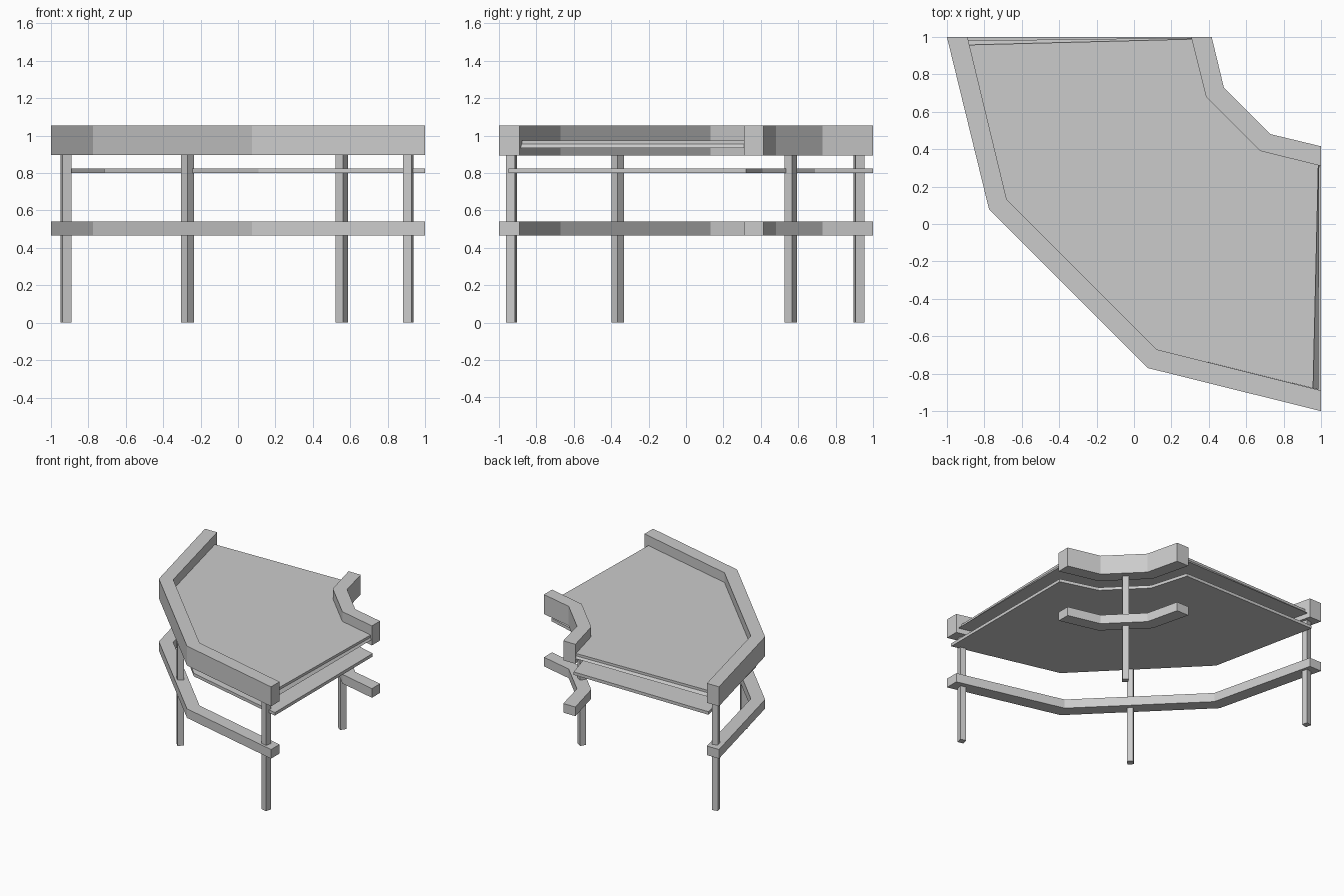
import bpy
import bmesh
from math import radians

cube = bpy.data.objects.get("Cube")
if cube:
    bpy.data.objects.remove(cube, do_unlink=True)

grey = bpy.data.materials.new("plain grey")
grey.use_nodes = True
grey.diffuse_color = (0.6, 0.6, 0.6, 1)
grey.node_tree.nodes["Principled BSDF"].inputs["Base Color"].default_value = (0.6, 0.6, 0.6, 1)


def loft(name, layers):
    """Join matching outlines, given as (points, height), into a closed solid."""
    bm = bmesh.new()
    rings = [[bm.verts.new((x, y, z)) for x, y in pts] for pts, z in layers]
    for low, high in zip(rings, rings[1:]):
        for i in range(len(low)):
            j = (i + 1) % len(low)
            bm.faces.new((low[i], low[j], high[j], high[i]))
    bm.faces.new(rings[0][::-1])
    bm.faces.new(rings[-1])
    bmesh.ops.recalc_face_normals(bm, faces=bm.faces)
    mesh = bpy.data.meshes.new(name)
    bm.to_mesh(mesh)
    bm.free()
    mesh.materials.append(grey)
    obj = bpy.data.objects.new(name, mesh)
    bpy.context.scene.collection.objects.link(obj)
    return obj


def prism(name, pts, bottom, top):
    return loft(name, [(pts, bottom), (pts, top)])


# Rails: two bent strips, each as an upper apron and a lower stretcher
front_outer = [(-1, 1), (-0.775, 0.08), (0.075, -0.77), (1, -1)]
front_inner = [(-0.89, 1), (-0.68, 0.13), (0.12, -0.67), (1, -0.89)]
back_outer = [(0.415, 1), (0.48, 0.73), (0.73, 0.48), (1, 0.415)]
back_inner = [(0.305, 1), (0.385, 0.68), (0.675, 0.39), (1, 0.31)]
for side, outer, inner in (("front", front_outer, front_inner),
                           ("back", back_outer, back_inner)):
    outline = outer + inner[::-1]
    prism(side + "_upper_rail", outline, 0.895, 1.055)
    prism(side + "_lower_rail", outline, 0.465, 0.54)

# Table top: thin sheet over a slightly wider lower lip
bends = front_inner[1:3]
corner = back_inner[2:0:-1]
sheet = [(-0.885, 0.957)] + bends + [(0.957, -0.878), (0.985, 0.315)] + corner + [(0.31, 0.988)]
lip = [(-0.885, 0.98)] + bends + [(0.985, -0.885), (0.99, 0.313)] + corner + [(0.307, 0.995)]
loft("table_top", [(lip, 0.935), (sheet, 0.955), (sheet, 0.975)])

# Shelf just beneath the top
shelf = [(-0.905, 1), (-0.715, 0.11), (0.11, -0.73), (1, -0.95),
         (1, 0.32), (0.69, 0.41), (0.41, 0.69), (0.32, 1)]
prism("shelf", shelf, 0.80, 0.825)

# Square legs, turned to follow the rails
half = 0.024
square = [(-half, -half), (half, -half), (half, half), (-half, half)]
for name, x, y, turn in (("right_back_leg", -0.92, 0.925, 13.6),
                         ("front_middle_leg", -0.27, -0.365, 45),
                         ("back_middle_leg", 0.555, 0.56, -33),
                         ("left_front_leg", 0.91, -0.933, -13.6)):
    leg = prism(name, square, 0, 0.9)
    leg.location = (x, y, 0)
    leg.rotation_euler.z = radians(turn)
